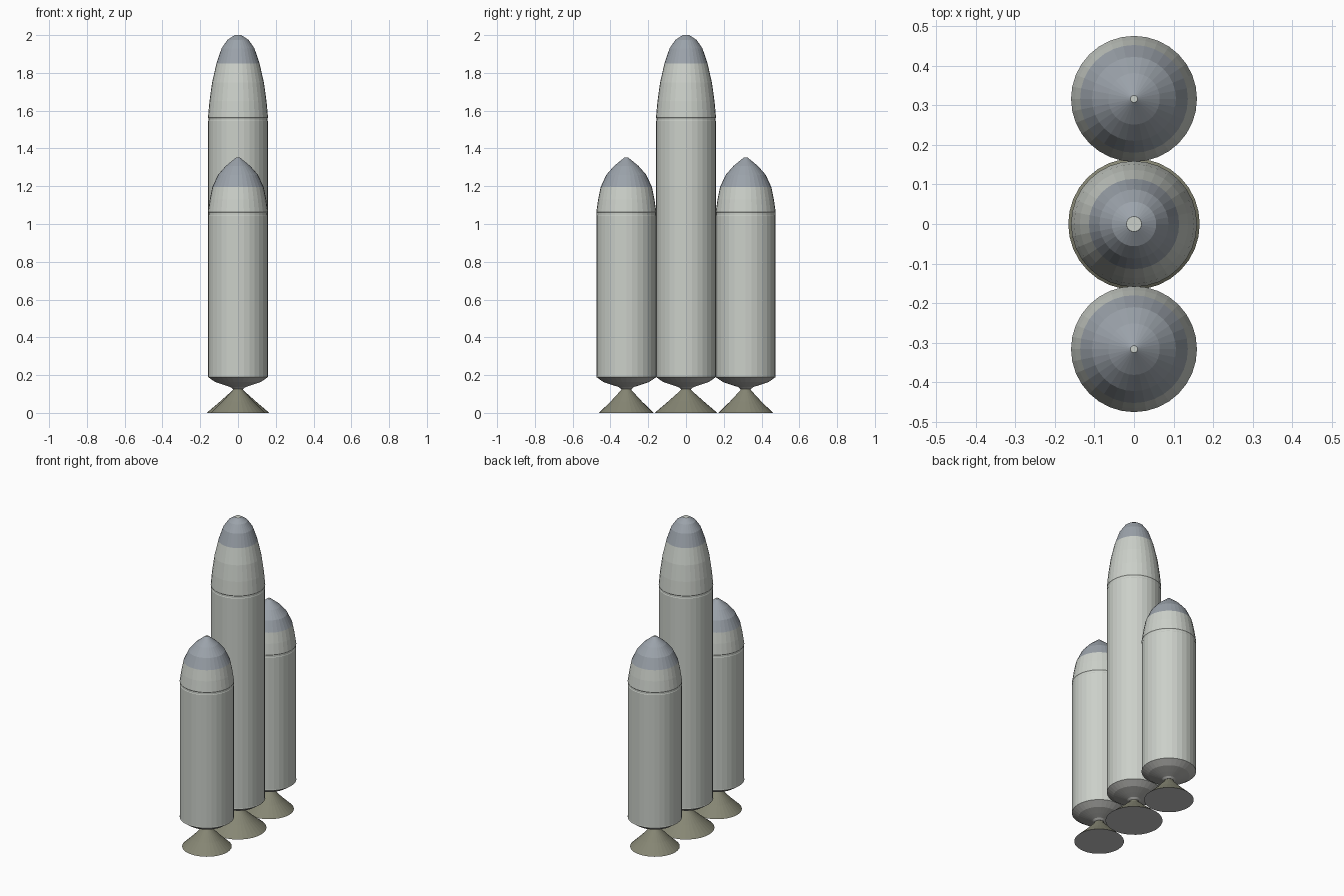
import bpy, bmesh, math

if "Cube" in bpy.data.objects:
    bpy.data.objects.remove(bpy.data.objects["Cube"])

SEG = 32


def material(name, rgb):
    m = bpy.data.materials.new(name)
    m.diffuse_color = (*rgb, 1)
    m.use_nodes = True
    m.node_tree.nodes["Principled BSDF"].inputs["Base Color"].default_value = m.diffuse_color
    return m


HULL = material("hull grey", (0.60, 0.63, 0.585))
NOSE = material("nose blue grey", (0.33, 0.365, 0.405))
TAIL = material("tail grey", (0.46, 0.46, 0.44))
BELL = material("olive metal", (0.24, 0.24, 0.175))
BASE = material("base grey", (0.55, 0.55, 0.55))


def lathe(name, profile, y, mats, rule):
    """Spin (radius, z) points about a vertical axis and cap both ends."""
    bm = bmesh.new()
    rings = [[bm.verts.new((r * math.cos(2 * math.pi * i / SEG),
                            r * math.sin(2 * math.pi * i / SEG), z))
              for i in range(SEG)] for r, z in profile]
    for a, b in zip(rings, rings[1:]):
        for i in range(SEG):
            j = (i + 1) % SEG
            bm.faces.new((a[i], a[j], b[j], b[i]))
    bm.faces.new(rings[0][::-1])
    bm.faces.new(rings[-1])
    bm.normal_update()
    for f in bm.faces:
        f.material_index = rule(f)
    mesh = bpy.data.meshes.new(name)
    bm.to_mesh(mesh)
    bm.free()
    for m in mats:
        mesh.materials.append(m)
    ob = bpy.data.objects.new(name, mesh)
    ob.location.y = y
    bpy.context.collection.objects.link(ob)


def rocket(name, y, bell_r, nose, paint_z):
    shoulder = nose[0][1]
    # Rounded tail, straight tank, small seam under the nose fairing
    body = [(0.028, 0.127), (0.04, 0.137), (0.075, 0.148), (0.12, 0.163),
            (0.159, 0.19), (0.158, 0.197),
            (0.158, shoulder - 0.018), (0.1565, shoulder - 0.015),
            (0.1565, shoulder - 0.004)] + nose

    def paint(f):
        z = f.calc_center_median().z
        if z < 0.19:
            return 2
        return int(z > paint_z and f.normal.z < 0.999)

    lathe(name + "_body", body, y, [HULL, NOSE, TAIL], paint)
    # Engine bell, closed by a grey disc
    lathe(name + "_engine_bell",
          [(bell_r, 0), (bell_r * 0.58, 0.059), (0.028, 0.12), (0.024, 0.135)],
          y, [BELL, BASE], lambda f: int(f.normal.z < -0.9))


core_nose = [(0.159, 1.563), (0.151, 1.65), (0.137, 1.75), (0.114, 1.85),
             (0.087, 1.93), (0.056, 1.975), (0.02, 1.998), (0.019, 2.0)]
booster_nose = [(0.159, 1.063), (0.149, 1.13), (0.136, 1.195), (0.106, 1.26),
                (0.065, 1.307), (0.01, 1.352), (0.009, 1.353)]

rocket("core", 0, 0.166, core_nose, 1.85)
for side, y in (("front", -0.316), ("rear", 0.316)):
    rocket(side + "_booster", y, 0.145, booster_nose, 1.195)
